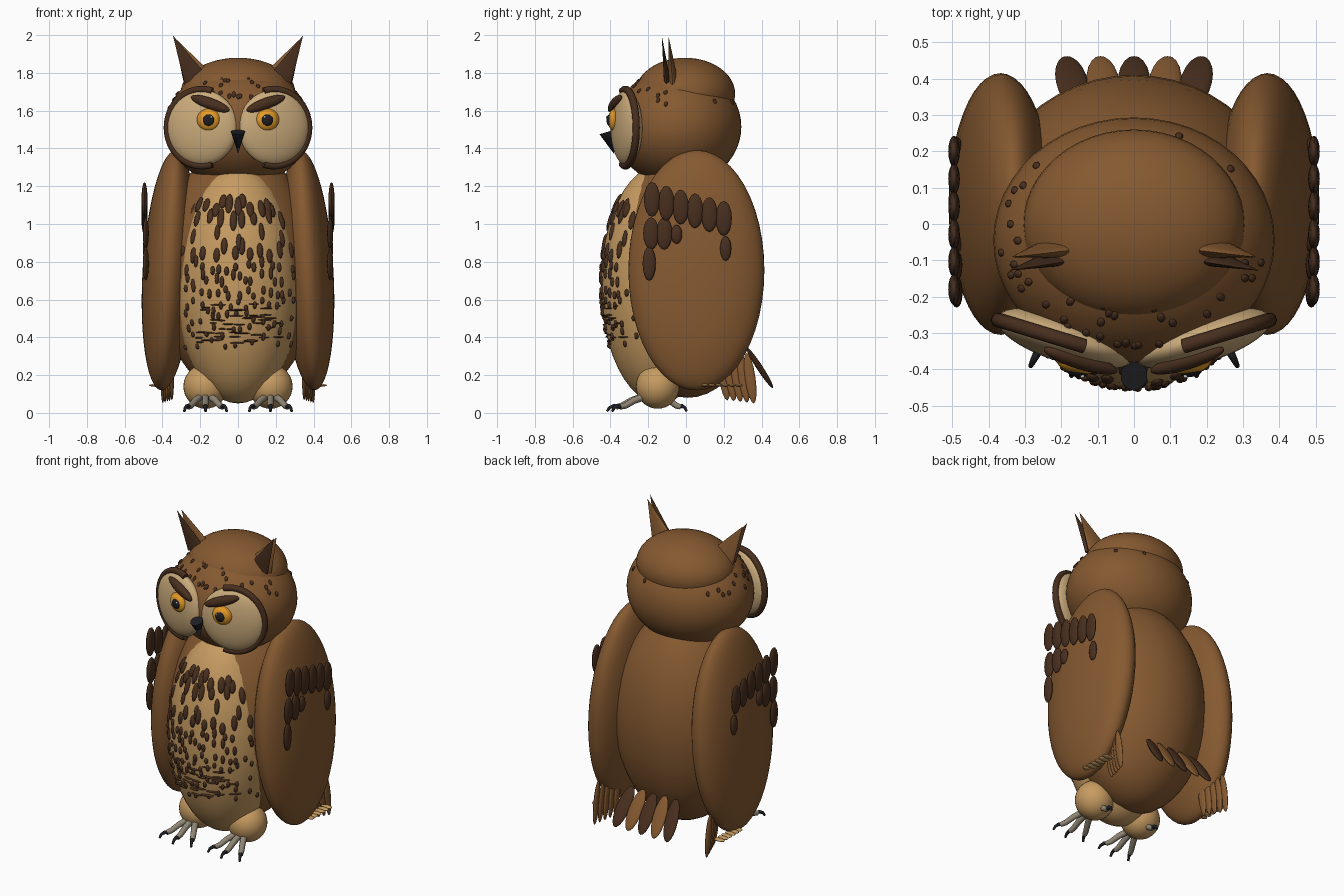
import bpy, bmesh, math, random
from mathutils import Matrix, Vector, Euler

if "Cube" in bpy.data.objects:
    bpy.data.objects.remove(bpy.data.objects["Cube"])

random.seed(7)
S = Matrix.Diagonal((-1, 1, 1, 1))


def mat(name, rgb):
    m = bpy.data.materials.new(name)
    m.diffuse_color = (*rgb, 1)
    m.use_nodes = True
    m.node_tree.nodes["Principled BSDF"].inputs["Base Color"].default_value = m.diffuse_color
    return m


BROWN = mat("brown", (0.235, 0.1, 0.03))
DARK = mat("dark_brown", (0.065, 0.028, 0.013))
CREAM = mat("cream", (0.57, 0.33, 0.12))
FACE = mat("face_cream", (0.6, 0.41, 0.2))
AMBER = mat("amber", (0.78, 0.33, 0.02))
RING = mat("eye_ring", (0.6, 0.23, 0.015))
BLACK = mat("black", (0.014, 0.014, 0.018))
WHITE = mat("white", (0.95, 0.95, 0.95))
GREY = mat("toe_grey", (0.28, 0.24, 0.18))


def finish(ob, m):
    ob.data.materials.append(m)
    bpy.ops.object.select_all(action='DESELECT')
    ob.select_set(True)
    bpy.context.view_layer.objects.active = ob
    if ob.type == 'CURVE':
        bpy.ops.object.convert(target='MESH')
    bpy.ops.object.shade_smooth_by_angle(angle=math.radians(40))


def parts(name, items, m, mirror=False, seg=32, cone=False):
    """Join scaled spheres or cones; item = (centre, radii, degrees or matrix)."""
    bm = bmesh.new()
    for c, r, rot in items:
        if not isinstance(rot, Matrix):
            rot = Euler([math.radians(a) for a in rot]).to_matrix()
        M = Matrix.Translation(c) @ rot.to_4x4() @ Matrix.Diagonal((*r, 1))
        for T in ([M, S @ M @ S] if mirror else [M]):
            if cone:
                bmesh.ops.create_cone(bm, cap_ends=True, segments=seg, radius1=1,
                                      radius2=0, depth=2, matrix=T)
            else:
                bmesh.ops.create_uvsphere(bm, u_segments=seg, v_segments=max(6, seg // 2),
                                          radius=1, matrix=T)
    me = bpy.data.meshes.new(name)
    bm.to_mesh(me)
    bm.free()
    ob = bpy.data.objects.new(name, me)
    bpy.context.collection.objects.link(ob)
    finish(ob, m)


def tubes(name, paths, r, m, taper=1.0):
    """Mirrored round tubes along point paths."""
    cu = bpy.data.curves.new(name, 'CURVE')
    cu.dimensions = '3D'
    cu.bevel_depth, cu.bevel_resolution, cu.use_fill_caps = r, 3, True
    for path in paths:
        for s in (1, -1):
            sp = cu.splines.new('POLY')
            sp.points.add(len(path) - 1)
            for i, p in enumerate(path):
                sp.points[i].co = (s * p[0], p[1], p[2], 1)
                sp.points[i].radius = 1 + (taper - 1) * i / (len(path) - 1)
    ob = bpy.data.objects.new(name, cu)
    bpy.context.collection.objects.link(ob)
    finish(ob, m)


def on_surface(p, c, r):
    """Rotation whose y axis follows the ellipsoid normal at p, z axis upward."""
    n = Vector([(p[i] - c[i]) / r[i] ** 2 for i in range(3)]).normalized()
    x = n.cross(Vector((0, 0, 1))).normalized()
    return Matrix((x, n, x.cross(n))).transposed()


Z = (0, 0, 0)
# body, belly and head
BC, BR = (0, -0.14, 0.68), (0.33, 0.31, 0.63)
HC, HR = (0, -0.045, 1.515), (0.387, 0.338, 0.312)
parts("body", [((0, 0.01, 0.74), (0.42, 0.40, 0.66), Z)], BROWN, seg=48)
parts("belly", [(BC, BR, Z)], CREAM, seg=48)
parts("head", [(HC, HR, Z)], BROWN, seg=48)
parts("head_crown", [((0, -0.005, 1.69), (0.305, 0.265, 0.19), Z)], BROWN, seg=48)

# face discs and their open dark rims
parts("face_disc", [((0.19, -0.315, 1.51), (0.195, 0.066, 0.2), (0, 0, 17))], FACE, True, 40)
rim = []
for i in range(37):
    a = math.radians(-107 + 214 * i / 36)
    u = 0.192 * math.cos(a)
    rim.append((0.19 + u * 0.956, -0.32 + u * 0.292, 1.51 + 0.202 * math.sin(a)))
tubes("face_rim", [rim], 0.02, DARK)

# eyes, brows and beak
parts("eye_ring", [((0.155, -0.375, 1.55), (0.066, 0.03, 0.063), (0, 0, 10))], RING, True)
parts("eye", [((0.155, -0.383, 1.55), (0.058, 0.03, 0.056), (0, 0, 10))], AMBER, True)
parts("pupil", [((0.156, -0.403, 1.55), (0.032, 0.018, 0.032), (0, 0, 10))], BLACK, True, 20)
parts("eye_glint", [((0.142, -0.419, 1.566), (0.006, 0.005, 0.006), Z)], WHITE, True, 10)
parts("brow", [((0.147, -0.375, 1.637), (0.112, 0.025, 0.03), (0, -19, 17))], DARK, True)
parts("beak", [((0, -0.4, 1.43), (0.038, 0.042, 0.06), (197, 0, 0))], BLACK, seg=10, cone=True)

# ear tufts
parts("ear_tuft", [((0.275, -0.08, 1.875), (0.08, 0.025, 0.13), (5, 29, 0))], BROWN, True, 20, True)
parts("ear_tuft_inner", [((0.287, -0.115, 1.885), (0.06, 0.016, 0.128), (6, 27, 0))], DARK, True, 20, True)

# wings with dark bars on the outside
parts("wing", [((0.367, 0.055, 0.755), (0.138, 0.36, 0.637), (0, -3.5, 0))], BROWN, True, 48)
bars = [((0.495, -0.18 + 0.076 * i, 1.13 - 0.02 * i), (0.016, 0.043, 0.092), Z) for i in range(6)]
bars += [((0.488, y, z), (0.016, w, h), Z) for y, z, w, h in
         ((-0.185, 0.95, 0.042, 0.085), (-0.115, 0.95, 0.042, 0.085), (-0.05, 0.945, 0.03, 0.05),
          (0.21, 0.87, 0.03, 0.065), (-0.195, 0.79, 0.035, 0.09))]
parts("wing_bar", bars, DARK, True, 16)

# feathers under the wings
parts("wing_tip_feather", [((0.35 + 0.012 * i, 0.2 + 0.035 * i, 0.2 - 0.004 * i),
                            (0.012, 0.028, 0.135), (8, 0, 0)) for i in range(5)], BROWN, True, 16)
parts("wing_edge_feather", [((0.435, 0.1 + 0.036 * i, 0.146), (0.036, 0.02, 0.008), Z)
                            for i in range(6)], CREAM, True, 12)

# tail fan
for nm, xs, m in (("tail_feather_dark", (-2, 0, 2), DARK), ("tail_feather", (-1, 1), BROWN)):
    parts(nm, [((0.085 * i, 0.39, 0.24), (0.045, 0.016, 0.13), (33, -4 * i, 0)) for i in xs], m, seg=20)

# legs, toes and claws
parts("leg", [((0.172, -0.15, 0.14), (0.117, 0.115, 0.118), Z)], CREAM, True)
toes, claws = [], []
for deg in (-27, 0, 27, 180):
    a = math.radians(deg)
    k = 0.7 if deg == 180 else 1

    def at(d, z):
        return (0.172 + math.sin(a) * d * k, -0.17 - math.cos(a) * d * k, z)
    toes.append([at(0.06, 0.085), at(0.12, 0.065), at(0.17, 0.038), at(0.2, 0.032)])
    claws.append([at(0.19, 0.033), at(0.215, 0.036), at(0.235, 0.028), at(0.248, 0.008)])
tubes("toe", toes, 0.02, GREY, 0.75)
tubes("claw", claws, 0.013, BLACK, 0.5)


# belly flecks, smaller toward the bottom, then thin cross bars
def belly_point(x, z):
    q = 1 - (x / BR[0]) ** 2 - ((z - BC[2]) / BR[2]) ** 2
    return (x, BC[1] - BR[1] * math.sqrt(max(q, 0.02)), z)


flecks = []
for z0, n, w, h in ((1.1, 13, .021, .05), (1.03, 8, .019, .05), (.93, 5, .015, .045),
                    (.86, 12, .018, .042), (.78, 13, .013, .03), (.71, 15, .012, .029),
                    (.64, 15, .012, .025), (.57, 15, .011, .021), (.5, 13, .011, .02),
                    (.43, 12, .011, .019), (.37, 9, .01, .018)):
    half = 0.25 if z0 > 1 else 0.3
    for i in range(n):
        x = half * (2 * (i + 0.5) / n - 1) + random.uniform(-.016, .016)
        p = belly_point(x, z0 + random.uniform(-.03, .03))
        flecks.append((p, (w, 0.013, h * random.uniform(.75, 1.15)), on_surface(p, BC, BR)))
for i in range(45):
    p = belly_point(random.uniform(-.22, .22), random.uniform(.37, .58))
    flecks.append((p, (random.uniform(.02, .045), 0.01, 0.004), on_surface(p, BC, BR)))
parts("belly_fleck", flecks, DARK, seg=12)

# speckles round the forehead and head
specks = []
for i in range(44):
    a = random.gauss(0, 0.6) if i < 32 else random.uniform(-2.8, 2.8)
    z = random.uniform(1.66, 1.78) if abs(a) < 1 else random.uniform(1.6, 1.7)
    f = math.sqrt(1 - ((z - HC[2]) / HR[2]) ** 2)
    p = (HR[0] * f * math.sin(a), HC[1] - HR[1] * f * math.cos(a), z)
    specks.append((p, (0.011, 0.008, 0.015), on_surface(p, HC, HR)))
parts("head_speckle", specks, DARK, seg=10)
